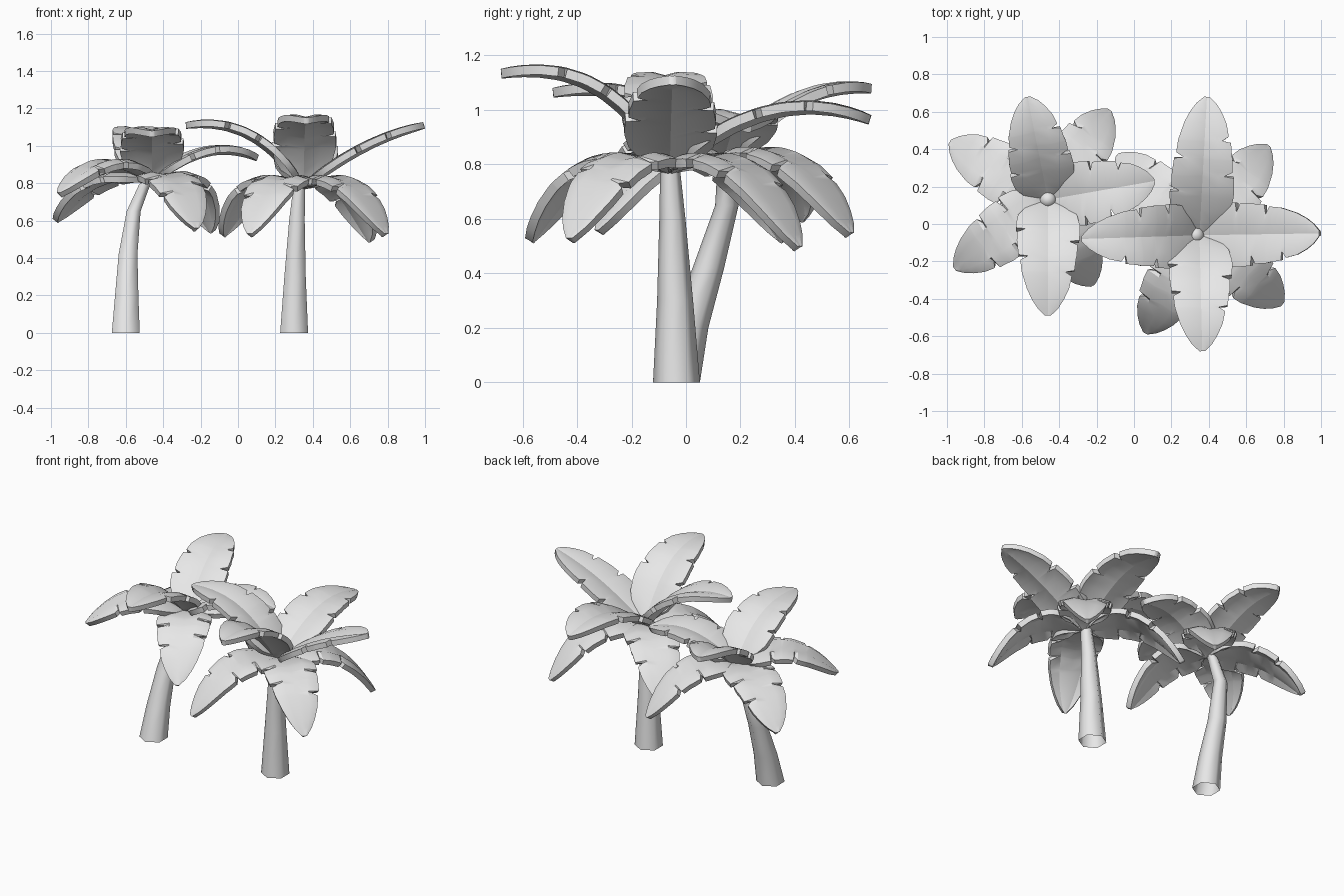
import bpy, bmesh, math
from mathutils import Vector
from mathutils.geometry import interpolate_bezier

if "Cube" in bpy.data.objects:
    bpy.data.objects.remove(bpy.data.objects["Cube"])

# Single plain material
grey = bpy.data.materials.new("plain_grey")
grey.use_nodes = True
grey.diffuse_color = (0.8, 0.8, 0.8, 1)
grey.node_tree.nodes["Principled BSDF"].inputs["Base Color"].default_value = (0.8, 0.8, 0.8, 1)

UP = Vector((0, 0, 1))
STEPS = 100

# Leaf outline: distance along the midrib, left and right half width.
# Short dips are the torn notches.
OUTLINE = [
    (0.0, .02, .02), (.07, .07, .07), (.13, .125, .12), (.22, .16, .155),
    (.33, .172, .17), (.36, .172, .172), (.37, .12, .172), (.40, .165, .172),
    (.48, .167, .168), (.49, .166, .115), (.52, .164, .158), (.60, .158, .156),
    (.61, .107, .155), (.64, .148, .15), (.72, .142, .142), (.73, .14, .095),
    (.76, .133, .128), (.84, .113, .113), (.91, .084, .084), (.96, .054, .054),
    (1.0, .015, .015)]
# Cross-sections: share of half width, height relative to the half width
UPPER = [(-1, .03), (-.5, .06), (0, -.07), (.5, .06), (1, .03)]
LOWER = [(-1, -.10), (-.5, .03), (0, -.06), (.5, .03), (1, -.10)]


def finish(name, bm, sharp, thickness=0):
    """Turn a bmesh into a named, smooth shaded object."""
    mesh = bpy.data.meshes.new(name)
    bm.to_mesh(mesh)
    bm.free()
    mesh.materials.append(grey)
    obj = bpy.data.objects.new(name, mesh)
    bpy.context.collection.objects.link(obj)
    if thickness:
        mod = obj.modifiers.new("thickness", "SOLIDIFY")
        mod.thickness = thickness
        mod.offset = -1
        bpy.context.view_layer.objects.active = obj
        bpy.ops.object.modifier_apply(modifier=mod.name)
    for poly in obj.data.polygons:
        poly.use_smooth = True
    obj.data.set_sharp_from_angle(angle=math.radians(sharp))
    return obj


def leaf(name, crown, tip, rise, arch, near=.22, far=.55, section=UPPER, size=1, flip=False):
    """Bent leaf from crown to tip; rise and arch are the handle heights."""
    crown, tip = Vector(crown), Vector(tip)
    flat = (tip - crown) * Vector((1, 1, 0))
    side = UP.cross(flat).normalized()
    h1, h2 = crown + flat * near, crown + flat * far
    h1.z, h2.z = rise, arch
    path = interpolate_bezier(crown, h1, h2, tip, STEPS + 1)
    bm = bmesh.new()
    rows = []
    for t, left, right in OUTLINE:
        i = round(t * STEPS)
        tangent = path[min(i + 1, STEPS)] - path[max(i - 1, 0)]
        normal = tangent.cross(side).normalized()
        if flip:
            left, right = right, left
        full = max(left, right) * size
        row = []
        for u, lift in section:
            # only the rim follows the notches
            half = {1: left * size, -1: right * size}.get(u, full)
            row.append(bm.verts.new(path[i] + side * u * half + normal * lift * full))
        rows.append(row)
    for a, b in zip(rows, rows[1:]):
        for j in range(len(section) - 1):
            bm.faces.new((a[j], b[j], b[j + 1], a[j + 1]))
    return finish(name, bm, 26, .034)


def trunk(name, rings):
    """Hexagonal tapering trunk through (centre, radius) rings."""
    bm = bmesh.new()
    loops = []
    for centre, radius in rings:
        loops.append([bm.verts.new(Vector(centre) + radius * Vector(
            (math.sin(k * math.pi / 3), math.cos(k * math.pi / 3), 0)))
            for k in range(6)])
    for a, b in zip(loops, loops[1:]):
        for k in range(6):
            n = (k + 1) % 6
            bm.faces.new((a[n], a[k], b[k], b[n]))
    bm.faces.new(loops[-1][::-1])
    return finish(name, bm, 70)


def bud(name, centre):
    bm = bmesh.new()
    bmesh.ops.create_uvsphere(bm, u_segments=12, v_segments=8, radius=.045)
    bmesh.ops.translate(bm, verts=bm.verts, vec=centre)
    return finish(name, bm, 50)


# Straight palm
trunk("straight_trunk", [((.30, -.035, 0), .086), ((.305, -.04, .3), .066),
                         ((.315, -.05, .6), .048), ((.33, -.06, .82), .034)])
crown = (.35, -.06, .80)
bud("straight_palm_bud", (.33, -.06, .81))
UPPER_STRAIGHT = {
    "left": ((.99, -.05, 1.125), .93, 1.07, .25, .6),
    "right": ((-.28, -.08, 1.125), .98, 1.18, .18, .5),
    "back": ((.39, .68, .98), .97, 1.10, .25, .6),
    "front": ((.365, -.68, 1.15), 1.02, 1.21, .18, .48)}
LOWER_STRAIGHT = {
    "front_left": (.795, -.43, .53), "front_right": (.06, -.585, .53),
    "back_left": (.72, .42, .50), "back_right": (-.09, .37, .53)}
for n, (place, spec) in enumerate(UPPER_STRAIGHT.items()):
    leaf("straight_palm_upper_leaf_" + place, crown, *spec, flip=n % 2 == 1)
for n, (place, tip) in enumerate(LOWER_STRAIGHT.items()):
    leaf("straight_palm_lower_leaf_" + place, crown, tip, .87, .88, .3, .65,
         section=LOWER, size=.97, flip=n % 2 == 0)

# Leaning palm
trunk("leaning_trunk", [((-.60, -.035, 0), .086), ((-.595, .01, .2), .072),
                        ((-.588, .082, .42), .058), ((-.558, .15, .65), .043),
                        ((-.50, .15, .79), .035), ((-.46, .13, .84), .03)])
crown = (-.46, .13, .83)
bud("leaning_palm_bud", (-.46, .13, .84))
UPPER_LEANING = {
    "front": ((-.46, -.49, 1.08), 1.0, 1.14, .18, .48),
    "back": ((-.57, .68, 1.095), .96, 1.13, .22, .55),
    "left": ((.11, .23, .95), .95, 1.06, .25, .6)}
LOWER_LEANING = {
    "back_right": ((-.985, .44, .61), .88, .87, .3, .65),
    "front_right": ((-.96, -.24, .75), .95, .99, .3, .6),
    "front_left": ((-.22, -.33, .56), .89, .87, .3, .65),
    "back_left": ((-.13, .61, .55), .89, .89, .3, .65)}
for n, (place, spec) in enumerate(UPPER_LEANING.items()):
    leaf("leaning_palm_upper_leaf_" + place, crown, *spec, flip=n % 2 == 0)
for n, (place, spec) in enumerate(LOWER_LEANING.items()):
    leaf("leaning_palm_lower_leaf_" + place, crown, *spec,
         section=LOWER, size=.97, flip=n % 2 == 1)
